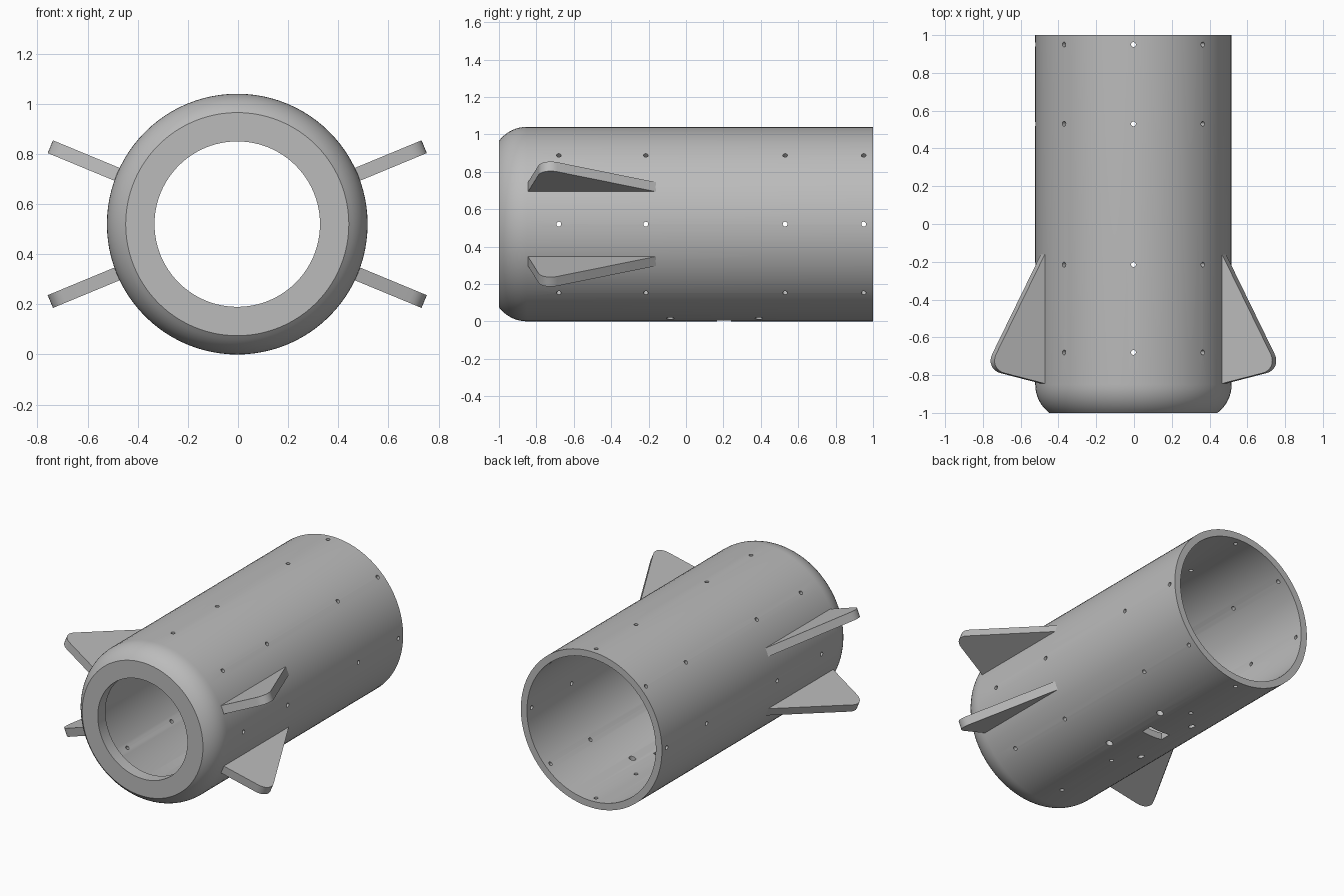
import bpy, bmesh, math
from mathutils import Matrix, Vector

old = bpy.data.objects.get("Cube")
if old:
    bpy.data.objects.remove(old, do_unlink=True)

CENTRE = Vector((-0.003, 0, 0.52))   # the tube axis runs along y
R_OUT, R_IN = 0.52, 0.475

grey = bpy.data.materials.new("plain grey")
grey.use_nodes = True
colour = (0.5, 0.5, 0.5, 1)
grey.diffuse_color = colour
grey.node_tree.nodes["Principled BSDF"].inputs["Base Color"].default_value = colour


def make_object(name, bm):
    bmesh.ops.recalc_face_normals(bm, faces=bm.faces)
    mesh = bpy.data.meshes.new(name)
    bm.to_mesh(mesh)
    bm.free()
    mesh.materials.append(grey)
    obj = bpy.data.objects.new(name, mesh)
    bpy.context.collection.objects.link(obj)
    return obj


def smooth(obj, degrees=30):
    bpy.ops.object.select_all(action="DESELECT")
    obj.select_set(True)
    bpy.context.view_layer.objects.active = obj
    bpy.ops.object.shade_smooth_by_angle(angle=math.radians(degrees))


def revolve(profile, steps=96):
    """Closed (radius, y) outline turned about the tube axis."""
    bm = bmesh.new()
    rings = []
    for s in range(steps):
        a = math.tau * s / steps
        rings.append([bm.verts.new(CENTRE + Vector((r * math.cos(a), y, r * math.sin(a))))
                      for r, y in profile])
    n = len(profile)
    for s in range(steps):
        here, after = rings[s], rings[(s + 1) % steps]
        for i in range(n):
            j = (i + 1) % n
            bm.faces.new((here[i], here[j], after[j], after[i]))
    return bm


# Tube shell with a rounded shoulder and a thin front lip
arc_r, arc_y = 0.1875, -0.85
shoulder = []
for k in range(9):
    t = math.asin(0.15 / arc_r) * k / 8
    shoulder.append((R_OUT - arc_r + arc_r * math.cos(t), arc_y - arc_r * math.sin(t)))
profile = [(R_OUT, 1)] + shoulder + [(0.33, -1), (0.33, -0.92), (0.43, -0.92),
                                     (0.46, -0.88), (R_IN, -0.83), (R_IN, 1)]
body = make_object("tube_body", revolve(profile))

# Cutter for the screw holes, the underside holes and the slot
cut = bmesh.new()


def rod(matrix, radius):
    bmesh.ops.create_cone(cut, cap_ends=True, segments=16, radius1=radius,
                          radius2=radius, depth=0.16, matrix=matrix)


for y in (-0.68, -0.215, 0.53, 0.95):
    for k in range(8):
        turn = Matrix.Rotation(math.tau * k / 8, 4, "Y")
        rod(Matrix.Translation(CENTRE + Vector((0, y, 0))) @ turn
            @ Matrix.Translation((0, 0, 0.5)), 0.013)
for x in (-0.125, 0.125):
    for y in (-0.085, 0.39):
        rod(Matrix.Translation((CENTRE.x + x, y, 0.02)), 0.021)
bmesh.ops.create_cube(cut, size=1, matrix=Matrix.Translation((CENTRE.x, 0.203, 0))
                      @ Matrix.Diagonal((0.15, 0.075, 0.2, 1)))
cutter = make_object("hole_cutter", cut)
cutter.hide_render = True

mod = body.modifiers.new("holes", "BOOLEAN")
mod.operation = "DIFFERENCE"
mod.solver = "EXACT"
mod.object = cutter
bpy.context.view_layer.objects.active = body
bpy.ops.object.modifier_apply(modifier=mod.name)
bpy.data.objects.remove(cutter, do_unlink=True)
smooth(body)


# Four swept fins, each with one rounded tip
def fin(name, angle, thick=0.055):
    bm = bmesh.new()
    outline = [(0.485, -0.853), (0.84, -0.768), (0.485, -0.096)]
    verts = [bm.verts.new((r, y, -thick / 2)) for r, y in outline]
    bm.faces.new(verts)
    bmesh.ops.bevel(bm, geom=[verts[1]], offset=0.091, offset_type="OFFSET",
                    segments=8, profile=0.5, affect="VERTICES")
    made = bmesh.ops.extrude_face_region(bm, geom=bm.faces[:])
    top = [v for v in made["geom"] if isinstance(v, bmesh.types.BMVert)]
    bmesh.ops.translate(bm, verts=top, vec=(0, 0, thick))
    bm.transform(Matrix.Translation(CENTRE)
                 @ Matrix.Rotation(math.radians(angle), 4, "Y"))
    smooth(make_object(name, bm))


for name, angle in (("upper_left_fin", -22.5), ("lower_left_fin", 22.5),
                    ("upper_right_fin", 202.5), ("lower_right_fin", 157.5)):
    fin(name, angle)
